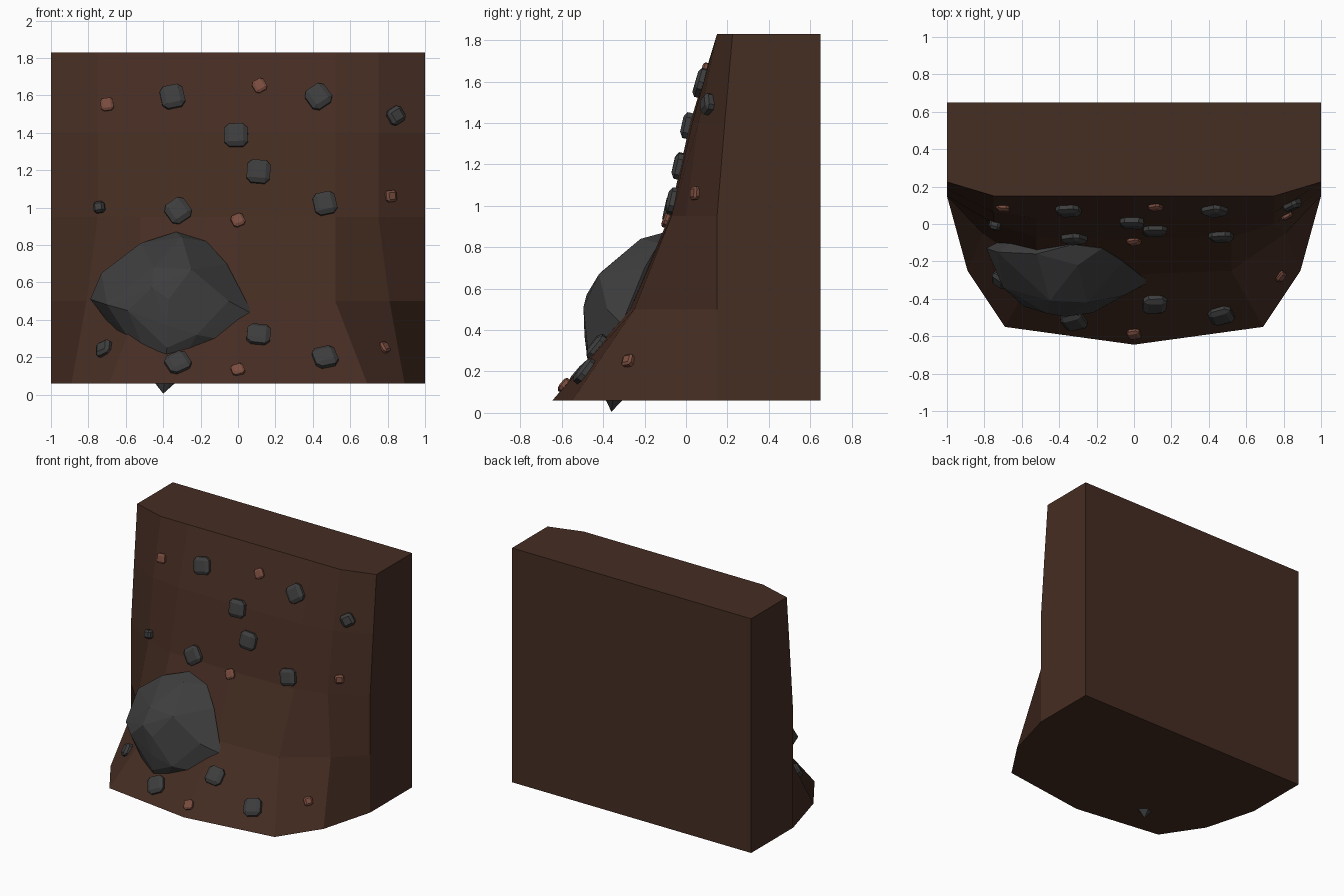
import bpy, bmesh, math
from mathutils import Vector, Matrix
from mathutils.bvhtree import BVHTree

if "Cube" in bpy.data.objects:
    bpy.data.objects.remove(bpy.data.objects["Cube"])


def material(name, rgb):
    m = bpy.data.materials.new(name)
    m.diffuse_color = (*rgb, 1)
    m.use_nodes = True
    m.node_tree.nodes["Principled BSDF"].inputs["Base Color"].default_value = m.diffuse_color
    return m


def make_object(name, bm, mat):
    bmesh.ops.recalc_face_normals(bm, faces=bm.faces)
    me = bpy.data.meshes.new(name)
    bm.to_mesh(me)
    bm.free()
    me.materials.append(mat)
    ob = bpy.data.objects.new(name, me)
    bpy.context.collection.objects.link(ob)
    return ob


soil = material("soil", (0.06, 0.026, 0.016))
rock = material("rock", (0.048, 0.048, 0.048))
clay = material("clay", (0.2, 0.075, 0.05))

# Earth bank: half cross-sections (x, y) per height, mirrored and lofted
levels = [
    (0.06, [(0, -.645), (.69, -.55), (.89, -.25), (1, .15)]),
    (0.50, [(0, -.27), (.52, -.25), (.81, -.05), (1, .15)]),
    (0.95, [(0, -.08), (.52, -.07), (.75, .0), (1, .15)]),
    (1.40, [(0, .02), (.52, .03), (.75, .06), (1, .187)]),
    (1.83, [(0, .15), (.52, .15), (.75, .15), (1, .225)]),
]
bm = bmesh.new()
rings = []
for z, half in levels:
    outline = [(-x, y) for x, y in reversed(half[1:])] + half + [(1, .65), (-1, .65)]
    rings.append([bm.verts.new((x, y, z)) for x, y in outline])
for lo, hi in zip(rings, rings[1:]):
    for i in range(len(lo)):
        j = (i + 1) % len(lo)
        bm.faces.new((lo[i], lo[j], hi[j], hi[i]))
bm.faces.new(rings[0])
bm.faces.new(rings[-1])
bmesh.ops.recalc_face_normals(bm, faces=bm.faces)
bank_tree = BVHTree.FromBMesh(bm)
make_object("earth_bank", bm, soil)

# Large faceted boulder as a convex hull
corners = [
    (-.79, -.13, .51), (-.70, -.34, .48), (-.59, -.44, .45), (-.46, -.48, .57),
    (-.37, -.495, .51), (-.38, -.49, .37), (-.22, -.475, .32), (-.25, -.42, .67),
    (-.45, -.41, .68), (-.73, -.15, .65), (-.52, -.16, .81), (-.33, -.11, .87),
    (-.30, -.22, .84), (-.17, -.13, .82), (-.06, -.20, .70), (-.05, -.38, .50),
    (.08, -.31, .43), (-.61, -.36, .34), (-.38, -.475, .25), (-.12, -.42, .30),
    (-.40, -.36, .005), (-.35, .10, .50),
]
bm = bmesh.new()
for c in corners:
    bm.verts.new(c)
hull = bmesh.ops.convex_hull(bm, input=bm.verts)
bmesh.ops.delete(bm, geom=list({g for g in hull["geom_interior"] + hull["geom_unused"]
                               if isinstance(g, bmesh.types.BMVert)}), context='VERTS')
make_object("boulder", bm, rock)


# Chamfered stones pressed into the sloping face
def stone(name, x, z, size, depth, spin, mat):
    hit, normal, _, _ = bank_tree.ray_cast(Vector((x, -3, z)), Vector((0, 1, 0)))
    bm = bmesh.new()
    bmesh.ops.create_cube(bm, size=1)
    bmesh.ops.bevel(bm, geom=bm.edges[:], offset=0.2, segments=1,
                    affect='EDGES', profile=0.5)
    turn = normal.to_track_quat('Z', 'Y').to_matrix().to_4x4()
    bm.transform(Matrix.Translation(hit) @ turn
                 @ Matrix.Rotation(math.radians(spin), 4, 'Z')
                 @ Matrix.Diagonal((size, size, depth, 1)))
    make_object(name, bm, mat)


stones = [
    (-.35, 1.59, .125, 12), (.43, 1.59, .125, 35), (.84, 1.49, .09, 30),
    (-.01, 1.385, .125, 2), (.11, 1.19, .125, -5), (-.74, 1.0, .06, 10),
    (-.32, .98, .125, 35), (.465, 1.02, .12, 12), (.11, .315, .125, -8),
    (-.71, .24, .09, 25), (-.32, .165, .125, 30), (.465, .195, .125, 15),
]
for i, (x, z, s, a) in enumerate(stones):
    stone(f"stone_{i + 1}", x, z, s, .075, a, rock)

# Small clay pebbles
pebbles = [
    (-.70, 1.55, .068, 8), (.115, 1.65, .07, 30), (.815, 1.06, .062, 5),
    (.78, .25, .06, 10), (0, .93, .068, 25), (0, .13, .068, 20),
]
for i, (x, z, s, a) in enumerate(pebbles):
    stone(f"pebble_{i + 1}", x, z, s, .045, a, clay)
